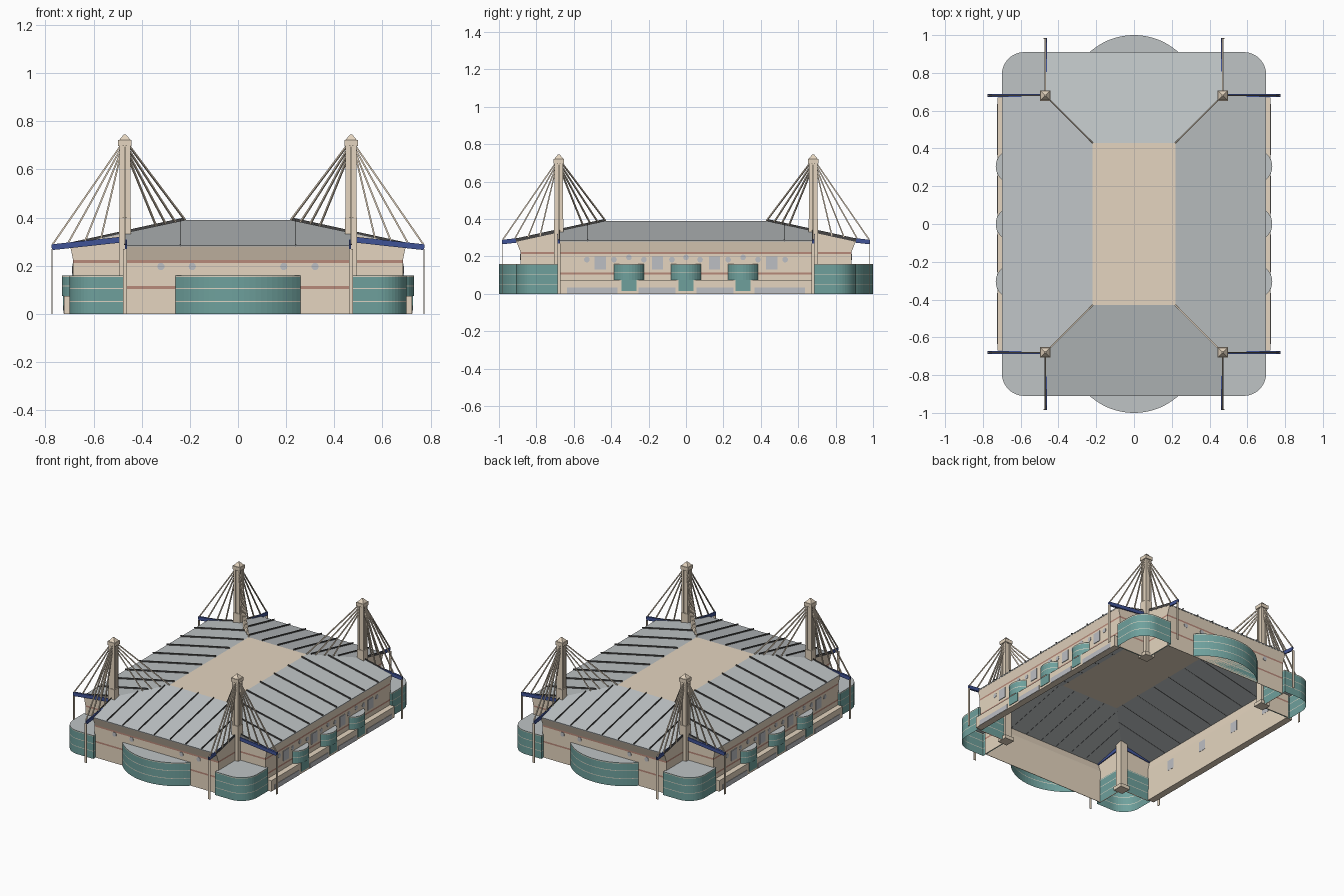
import bpy, bmesh, math
from mathutils import Vector

if "Cube" in bpy.data.objects:
    bpy.data.objects.remove(bpy.data.objects["Cube"])


def material(name, r, g, b):
    m = bpy.data.materials.new(name)
    col = [(c / 255) ** 2.2 for c in (r, g, b)] + [1]
    m.use_nodes = True
    m.diffuse_color = col
    m.node_tree.nodes["Principled BSDF"].inputs["Base Color"].default_value = col
    return m


BEIGE = material("beige stone", 228, 212, 190)
ROOF = material("roof grey", 189, 194, 196)
TEAL = material("teal glass", 110, 159, 155)
RED = material("red brown band", 182, 136, 121)
BLUE = material("blue steel", 66, 84, 150)
WINDOW = material("pale window", 187, 189, 194)
DARK = material("dark seam", 72, 71, 70)
CREAM = material("cream line", 218, 211, 194)

HALF_X, HALF_Y = 0.685, 0.885      # outer wall
EAVE_X, EAVE_Y = 0.70, 0.91        # roof edge
MAST_X, MAST_Y = 0.47, 0.68        # notch corners
TOP_X, TOP_Y = 0.22, 0.43          # flat centre of the roof
EAVE_Z, MAST_Z, TOP_Z = 0.285, 0.337, 0.39
CORNERS = [(sx, sy) for sx in (-1, 1) for sy in (-1, 1)]


def finish(name, bm, mats):
    bmesh.ops.recalc_face_normals(bm, faces=bm.faces)
    me = bpy.data.meshes.new(name)
    bm.to_mesh(me)
    bm.free()
    ob = bpy.data.objects.new(name, me)
    bpy.context.collection.objects.link(ob)
    for m in mats:
        me.materials.append(m)
    return ob


def box(name, centre, size, mat):
    bm = bmesh.new()
    bmesh.ops.create_cube(bm, size=1)
    bmesh.ops.scale(bm, vec=size, verts=bm.verts)
    bmesh.ops.translate(bm, vec=centre, verts=bm.verts)
    return finish(name, bm, [mat])


def bar(name, a, b, width, height, mat):
    """Rectangular bar from a to b, its height kept upright."""
    a, b = Vector(a), Vector(b)
    bm = bmesh.new()
    bmesh.ops.create_cube(bm, size=1)
    bmesh.ops.scale(bm, vec=(width, height, (b - a).length), verts=bm.verts)
    rot = (b - a).to_track_quat('Z', 'Y').to_matrix()
    bmesh.ops.rotate(bm, matrix=rot, verts=bm.verts)
    bmesh.ops.translate(bm, vec=(a + b) / 2, verts=bm.verts)
    return finish(name, bm, [mat])


def loft(bm, rings, bands, cap=None):
    """Skin closed rings; bands gives the material index of each level."""
    rows = [[bm.verts.new(p) for p in ring] for ring in rings]
    n = len(rows[0])
    for lo, hi, index in zip(rows, rows[1:], bands):
        for i in range(n):
            j = (i + 1) % n
            bm.faces.new((lo[i], lo[j], hi[j], hi[i])).material_index = index
    if cap is not None:
        bm.faces.new(rows[-1]).material_index = cap


def glazed_bay(name, outline, z0, z1, lines):
    """Teal bay with thin cream lines and a grey top."""
    levels, bands = [z0], []
    for z in lines:
        levels += [z - 0.002, z + 0.002]
        bands += [0, 1]
    levels.append(z1)
    bands.append(0)
    bm = bmesh.new()
    loft(bm, [[(x, y, z) for x, y in outline] for z in levels], bands, 2)
    return finish(name, bm, [TEAL, CREAM, ROOF])


def arc(half, depth, steps):
    """Circular segment as (along, outward) points."""
    r = (half * half + depth * depth) / (2 * depth)
    end = math.asin(half / r)
    angles = [end * (2 * i / steps - 1) for i in range(steps + 1)]
    return [(r * math.sin(t), r * math.cos(t) - r + depth) for t in angles]


def roof_z(dist, inner, outer):
    return TOP_Z + (EAVE_Z - TOP_Z) * (dist - inner) / (outer - inner)


# Plus-shaped wall with red bands and a flared top
def wall_ring(a, b, z, rise=0):
    c, d = MAST_X, MAST_Y
    half = [(a, -d), (a, d), (c, d), (c, b), (-c, b), (-c, d)]
    pts = half + [(-x, -y) for x, y in half]
    return [(x, y, z + (rise if abs(x) == c and abs(y) == d else 0)) for x, y in pts]


bm = bmesh.new()
rings = [wall_ring(HALF_X, HALF_Y, z) for z in (0, 0.104, 0.115, 0.212, 0.223)]
rings.append(wall_ring(EAVE_X - 0.003, EAVE_Y - 0.003, EAVE_Z - 0.004, MAST_Z - EAVE_Z))
loft(bm, rings, [0, 1, 0, 1, 0])
wall = finish("outer_wall", bm, [BEIGE, RED, BEIGE])
solid = wall.modifiers.new("thickness", 'SOLIDIFY')
solid.thickness = 0.004
solid.offset = -1
solid.material_offset = 2

# Roof slopes and flat centre
front = [(-TOP_X, -TOP_Y, TOP_Z), (-MAST_X, -MAST_Y, MAST_Z), (-MAST_X, -EAVE_Y, EAVE_Z),
         (MAST_X, -EAVE_Y, EAVE_Z), (MAST_X, -MAST_Y, MAST_Z), (TOP_X, -TOP_Y, TOP_Z)]
side = [(TOP_X, -TOP_Y, TOP_Z), (MAST_X, -MAST_Y, MAST_Z), (EAVE_X, -MAST_Y, EAVE_Z),
        (EAVE_X, MAST_Y, EAVE_Z), (MAST_X, MAST_Y, MAST_Z), (TOP_X, TOP_Y, TOP_Z)]
bm = bmesh.new()
for s in (1, -1):
    for shape in (front, side):
        bm.faces.new([bm.verts.new((s * x, s * y, z)) for x, y, z in shape])
bm.faces.new([bm.verts.new((x * TOP_X, y * TOP_Y, TOP_Z))
              for x, y in ((-1, -1), (1, -1), (1, 1), (-1, 1))]).material_index = 1
bmesh.ops.remove_doubles(bm, verts=bm.verts, dist=0.001)
roof = finish("roof", bm, [ROOF, BEIGE])
solid = roof.modifiers.new("thickness", 'SOLIDIFY')
solid.thickness = 0.006

# Thin standing seams running down each slope
for s in (-1, 1):
    for i in range(-4, 5):
        x = max(-MAST_X, min(MAST_X, i * 0.12))
        y0 = TOP_Y + max(0, abs(x) - TOP_X)
        bar("end_roof_seam", (x, s * y0, roof_z(y0, TOP_Y, EAVE_Y) + 0.002),
            (x, s * EAVE_Y, EAVE_Z + 0.002), 0.0006, 0.018, DARK)
    for i in range(10):
        y = max(-0.675, min(0.675, (i - 4.5) * 0.15))
        x0 = TOP_X + max(0, abs(y) - TOP_Y)
        bar("side_roof_seam", (s * x0, y, roof_z(x0, TOP_X, EAVE_X) + 0.002),
            (s * EAVE_X, y, EAVE_Z + 0.002), 0.0006, 0.018, DARK)

# Curved glazed bays at both ends
for s in (-1, 1):
    outline = [(u, s * (HALF_Y + v)) for u, v in arc(0.26, 1 - HALF_Y, 24)]
    glazed_bay("end_bay", outline, 0, 0.16, (0.052, 0.105, 0.155))

# Rounded corner pavilions filling the notches
for sx, sy in CORNERS:
    r = 0.12
    curve = [(EAVE_X - r + r * math.cos(t), EAVE_Y - r + r * math.sin(t))
             for t in (math.pi / 2 * i / 12 for i in range(13))]
    outline = [(0.463, 0.672), (EAVE_X, 0.672)] + curve + [(0.463, EAVE_Y)]
    glazed_bay("corner_pavilion", [(sx * x, sy * y) for x, y in outline],
               0, 0.16, (0.052, 0.105, 0.155))

# Long sides: ledge, small bays, stems and windows
for s in (-1, 1):
    box("side_ledge", (s * 0.7, 0, 0.0375), (0.045, 1.34, 0.075), BEIGE)
    for yc in (-0.305, 0, 0.305):
        outline = [(s * (HALF_X + v), yc + u) for u, v in arc(0.08, 0.047, 12)]
        glazed_bay("side_bay", outline, 0.074, 0.16, (0.115, 0.155))
        box("bay_stem", (s * 0.722, yc, 0.045), (0.008, 0.08, 0.06), TEAL)
    for t in (-1, 1):
        for yc, width in ((0.155, 0.2), (0.5, 0.27)):
            box("ledge_window", (s * 0.723, t * yc, 0.018), (0.004, width, 0.034), WINDOW)
        for yc in (0.153, 0.458):
            box("square_window", (s * HALF_X, t * yc, 0.165), (0.008, 0.06, 0.07), WINDOW)


def round_window(x, y, z, axis):
    bm = bmesh.new()
    bmesh.ops.create_cone(bm, cap_ends=True, segments=16, radius1=0.015, radius2=0.015, depth=0.004)
    rot = Vector(axis).to_track_quat('Z', 'Y').to_matrix()
    bmesh.ops.rotate(bm, matrix=rot, verts=bm.verts)
    bmesh.ops.translate(bm, vec=(x, y, z), verts=bm.verts)
    finish("round_window", bm, [WINDOW])


for s in (-1, 1):
    for y in (0, 0.075, 0.225, 0.305, 0.385, 0.53):
        for t in ((-1, 1) if y else (1,)):
            z = 0.195 if y in (0, 0.305) else 0.183
            round_window(s * HALF_X, t * y, z, (1, 0, 0))
    for x in (-0.32, -0.19, 0.19, 0.32):
        round_window(x, s * HALF_Y, 0.197, (0, 1, 0))

# Masts with beams, posts and cables
for sx, sy in CORNERS:
    mx, my = sx * MAST_X, sy * MAST_Y
    box("mast_base", (mx, my, 0.012), (0.07, 0.07, 0.024), BEIGE)
    box("mast_core", (mx, my, 0.35), (0.036, 0.036, 0.7), BEIGE)
    box("mast_sleeve", (mx, my, 0.2), (0.05, 0.05, 0.4), BEIGE)
    for cx, cy in CORNERS:
        box("mast_shaft", (mx + cx * 0.016, my + cy * 0.016, 0.35), (0.014, 0.014, 0.7), BEIGE)
    box("mast_cap", (mx, my, 0.71), (0.056, 0.056, 0.024), BEIGE)
    bm = bmesh.new()
    bmesh.ops.create_cone(bm, cap_ends=True, segments=4, radius1=0.034, radius2=0.006, depth=0.024)
    bmesh.ops.rotate(bm, matrix=Vector((1, 1, 0)).to_track_quat('X', 'Z').to_matrix(), verts=bm.verts)
    bmesh.ops.translate(bm, vec=(mx, my, 0.734), verts=bm.verts)
    finish("mast_tip", bm, [BEIGE])

    # The lengthwise beam sits just inside the wall, the crosswise one straddles it
    for dx, dy, inset, width in ((sx, 0, 0, 0.014), (0, sy, 0.005, 0.008)):
        def out(d, z, shift=0):
            return (mx + dx * d - sx * shift, my + dy * d, z)
        bar("outrigger_beam", out(0.02, 0.308, inset), out(0.304, 0.277, inset), width, 0.024, BLUE)
        plate = (0.004, 0.016, 0.27) if dx else (0.016, 0.004, 0.27)
        box("tie_post", out(0.302, 0.135), plate, BEIGE)
        for i, d in enumerate((0.3, 0.235, 0.165, 0.1)):
            bar("outer_cable", out(0.02, 0.695 - i * 0.015), out(d, 0.322 - d * 0.11),
                0.007, 0.007, BEIGE)
    for i, d in enumerate((0.25, 0.21, 0.17, 0.13)):
        bar("roof_cable", (mx - sx * 0.02, my - sy * 0.02, 0.695 - i * 0.02),
            (mx - sx * d, my - sy * d, MAST_Z + d * 0.212), 0.007, 0.007, BEIGE)
